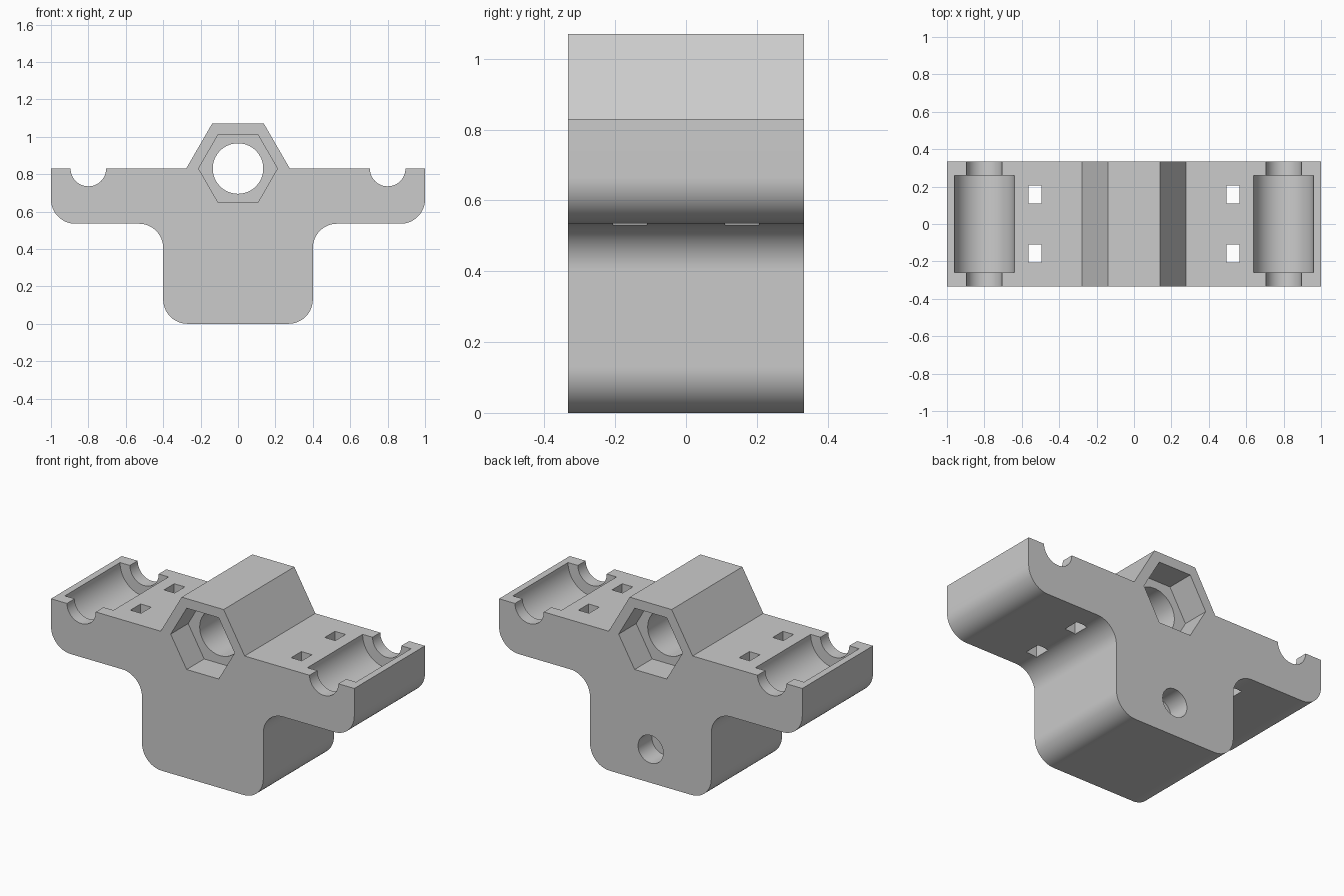
import bpy, bmesh
from math import sin, cos, pi, radians
from mathutils import Vector

if "Cube" in bpy.data.objects:
    bpy.data.objects.remove(bpy.data.objects["Cube"], do_unlink=True)

HALF = 0.333      # half depth of the block
TOP = 0.83        # wing top, and axis of the bore and troughs
R = 0.13          # corner radius

grey = bpy.data.materials.new("plain grey")
grey.use_nodes = True
grey.diffuse_color = (0.6, 0.6, 0.6, 1)
grey.node_tree.nodes["Principled BSDF"].inputs["Base Color"].default_value = (0.6, 0.6, 0.6, 1)


def arc(cx, cz, r, a0, a1, n):
    """Points along an arc, angles in degrees."""
    return [(cx + r * cos(radians(a0 + (a1 - a0) * i / n)),
             cz + r * sin(radians(a0 + (a1 - a0) * i / n))) for i in range(n + 1)]


def ring(cx, cz, r, n):
    return arc(cx, cz, r, 0, 360, n)[:-1]


def prism(name, outline, y0, y1):
    """Extrude an x-z outline along y."""
    bm = bmesh.new()
    face = bm.faces.new([bm.verts.new((x, y0, z)) for x, z in outline])
    new = bmesh.ops.extrude_face_region(bm, geom=[face])["geom"]
    verts = [v for v in new if isinstance(v, bmesh.types.BMVert)]
    bmesh.ops.translate(bm, verts=verts, vec=Vector((0, y1 - y0, 0)))
    bmesh.ops.recalc_face_normals(bm, faces=bm.faces)
    mesh = bpy.data.meshes.new(name)
    bm.to_mesh(mesh)
    bm.free()
    mesh.materials.append(grey)
    obj = bpy.data.objects.new(name, mesh)
    bpy.context.collection.objects.link(obj)
    return obj


# Carriage body: half outline from the bottom up to the hexagonal boss, mirrored
half = arc(0.4 - R, R, R, -90, 0, 16)
half += arc(0.4 + R, 0.535 - R, R, 180, 90, 16)
half += arc(1 - R, 0.535 + R, R, -90, 0, 16)
half += [(1, TOP), (0.277, TOP), (0.1385, TOP + 0.24)]
body = prism("carriage_body", half + [(-x, z) for x, z in reversed(half)], -HALF, HALF)

# Central bore with a hexagonal nut pocket at each end, and a blind hole at the back
cutters = [
    prism("bore_cutter", ring(0, TOP, 0.135, 64), -0.5, 0.5),
    prism("front_pocket_cutter", ring(0, TOP, 0.211, 6), -0.5, -HALF + 0.165),
    prism("back_pocket_cutter", ring(0, TOP, 0.211, 6), HALF - 0.165, 0.5),
    prism("back_hole_cutter", ring(0, 0.2, 0.083, 40), HALF - 0.13, 0.5),
]

# Bearing troughs, rod grooves and tie slots on both wings
for s in (-1, 1):
    cutters.append(prism("groove_cutter", ring(s * 0.8, TOP, 0.095, 48), -0.5, 0.5))
    cutters.append(prism("trough_cutter", ring(s * 0.8, TOP, 0.16, 64), -0.26, 0.26))
    for y in (-0.158, 0.158):
        a, b = s * 0.495, s * 0.565
        cutters.append(prism("slot_cutter", [(a, 0.3), (b, 0.3), (b, 1), (a, 1)],
                             y - 0.048, y + 0.048))

bpy.ops.object.select_all(action='DESELECT')
bpy.context.view_layer.objects.active = body
body.select_set(True)
for c in cutters:
    c.hide_render = True
    mod = body.modifiers.new(c.name, 'BOOLEAN')
    mod.operation = 'DIFFERENCE'
    mod.solver = 'EXACT'
    mod.object = c
    bpy.ops.object.modifier_apply(modifier=mod.name)
for c in cutters:
    bpy.data.objects.remove(c, do_unlink=True)

bpy.ops.object.shade_smooth_by_angle(angle=radians(30))
